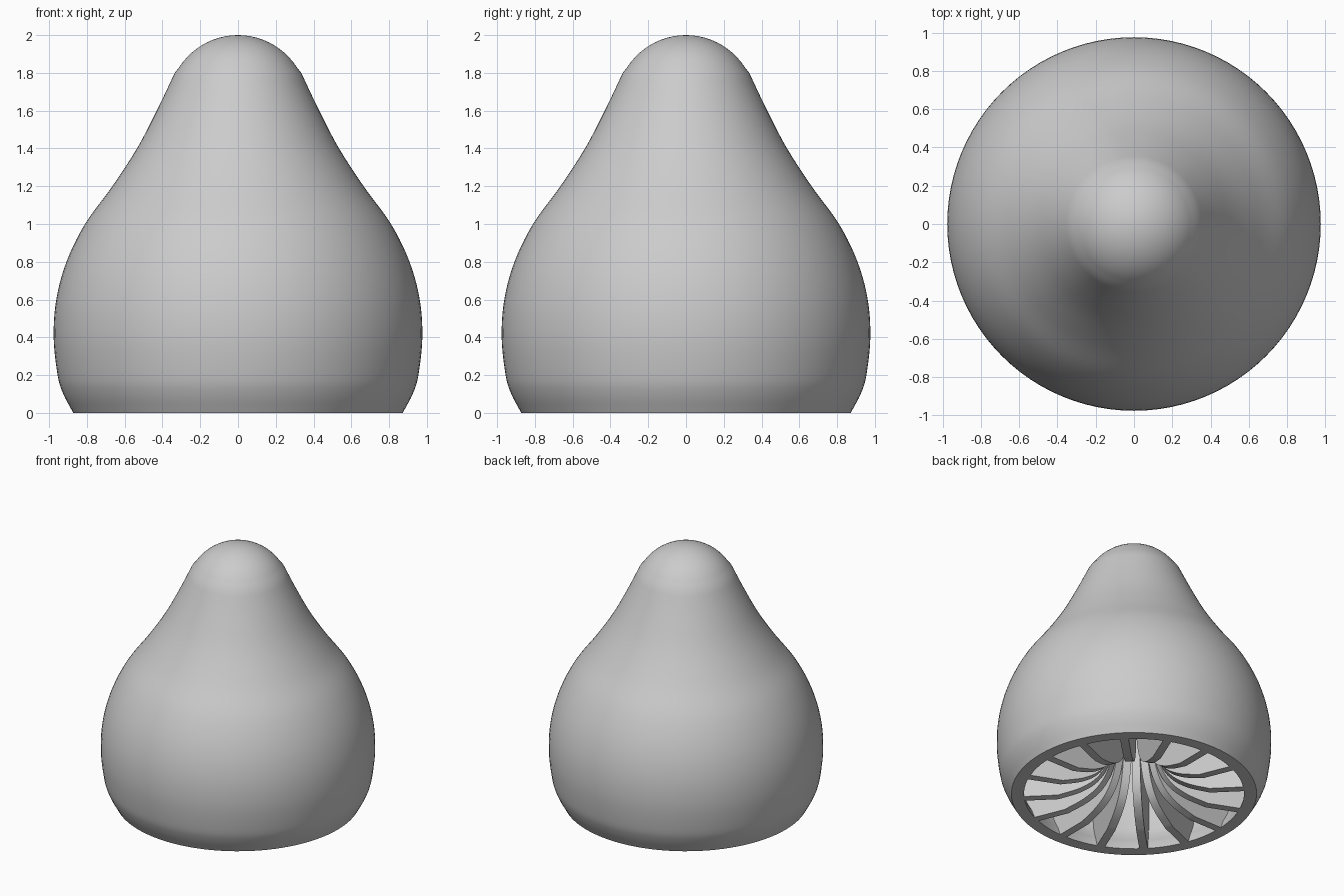
import bpy, bmesh, math
from mathutils import Vector, Matrix

if "Cube" in bpy.data.objects:
    bpy.data.objects.remove(bpy.data.objects["Cube"], do_unlink=True)

SEGMENTS, RIBS, WALL, RIB_WIDTH = 96, 16, 0.09, 0.06

grey = bpy.data.materials.new("plain grey")
grey.use_nodes = True
colour = (0.6, 0.6, 0.6, 1)
grey.diffuse_color = colour
grey.node_tree.nodes["Principled BSDF"].inputs["Base Color"].default_value = colour


def smooth_path(points, steps=5):
    """Catmull-Rom curve through (radius, height) points."""
    p = [Vector(q) for q in points]
    p = [2 * p[0] - p[1]] + p + [2 * p[-1] - p[-2]]
    path = []
    for a, b, c, d in zip(p, p[1:], p[2:], p[3:]):
        for i in range(steps):
            t = i / steps
            path.append(0.5 * (2 * b + (c - a) * t + (2 * a - 5 * b + 4 * c - d) * t * t
                               + (3 * b - a - 3 * c + d) * t ** 3))
    return path + [p[-2]]


def finish(bm, name):
    bmesh.ops.remove_doubles(bm, verts=bm.verts, dist=0.0001)
    bmesh.ops.recalc_face_normals(bm, faces=bm.faces)
    mesh = bpy.data.meshes.new(name)
    bm.to_mesh(mesh)
    bm.free()
    mesh.materials.append(grey)
    obj = bpy.data.objects.new(name, mesh)
    bpy.context.collection.objects.link(obj)
    bpy.ops.object.select_all(action="DESELECT")
    obj.select_set(True)
    bpy.context.view_layer.objects.active = obj
    bpy.ops.object.shade_smooth_by_angle(angle=math.radians(35))
    return obj


# Outer profile: bulging body, tapering neck and a spherical cap
body = [(0.872, 0), (0.925, 0.1), (0.955, 0.2), (0.976, 0.4), (0.962, 0.6), (0.908, 0.8),
        (0.81, 1.0), (0.665, 1.2), (0.535, 1.4), (0.43, 1.6), (0.335, 1.8)]
outer = smooth_path(body)
cap_r, cap_z = 0.37, 1.63
start = math.asin((1.8 - cap_z) / cap_r)
for i in range(1, 13):
    a = start + (math.pi / 2 - start) * i / 12
    outer.append(Vector((cap_r * math.cos(a), cap_z + cap_r * math.sin(a))))
outer[-1].x = 0


def offset(path, distance):
    """Move the profile inwards along its normals, keeping the ends in place."""
    moved = []
    for i, p in enumerate(path):
        t = (path[min(i + 1, len(path) - 1)] - path[max(i - 1, 0)]).normalized()
        moved.append(Vector((max(p.x - t.y * distance, 0), p.y + t.x * distance)))
    moved[0] = Vector((path[0].x - distance, 0))
    moved[-1] = Vector((0, path[-1].y - distance))
    return moved


# Hollow shell, spun from the closed wall profile
bm = bmesh.new()
section = outer + offset(outer, WALL)[::-1]
verts = [bm.verts.new((p.x, 0, p.y)) for p in section]
edges = [bm.edges.new((a, b)) for a, b in zip(verts, verts[1:])]
edges.append(bm.edges.new((verts[-1], verts[0])))
bmesh.ops.spin(bm, geom=verts + edges, cent=(0, 0, 0), axis=(0, 0, 1),
               angle=math.tau, steps=SEGMENTS, use_duplicate=False)
bmesh.ops.dissolve_degenerate(bm, edges=bm.edges, dist=0.0001)
finish(bm, "shell")

# Radial ribs inside, with a flared opening along the middle
wall_side = [p for p in offset(outer, WALL - 0.02) if p.x > 0.14]
opening = smooth_path([(0.13, wall_side[-1].y), (0.13, 0.9), (0.14, 0.5), (0.18, 0.27),
                       (0.26, 0.13), (0.38, 0.05), (0.54, 0.0)])
bm = bmesh.new()
for n in range(RIBS):
    turn = Matrix.Rotation(math.tau * n / RIBS, 3, "Z")
    sides = []
    for y in (-RIB_WIDTH / 2, RIB_WIDTH / 2):
        sides.append([bm.verts.new(turn @ Vector((p.x, y, max(p.y, 0))))
                      for p in wall_side + opening])
    left, right = sides
    bm.faces.new(left)
    bm.faces.new(right[::-1])
    for i in range(len(left)):
        j = (i + 1) % len(left)
        bm.faces.new((left[i], left[j], right[j], right[i]))
finish(bm, "inner_ribs")
